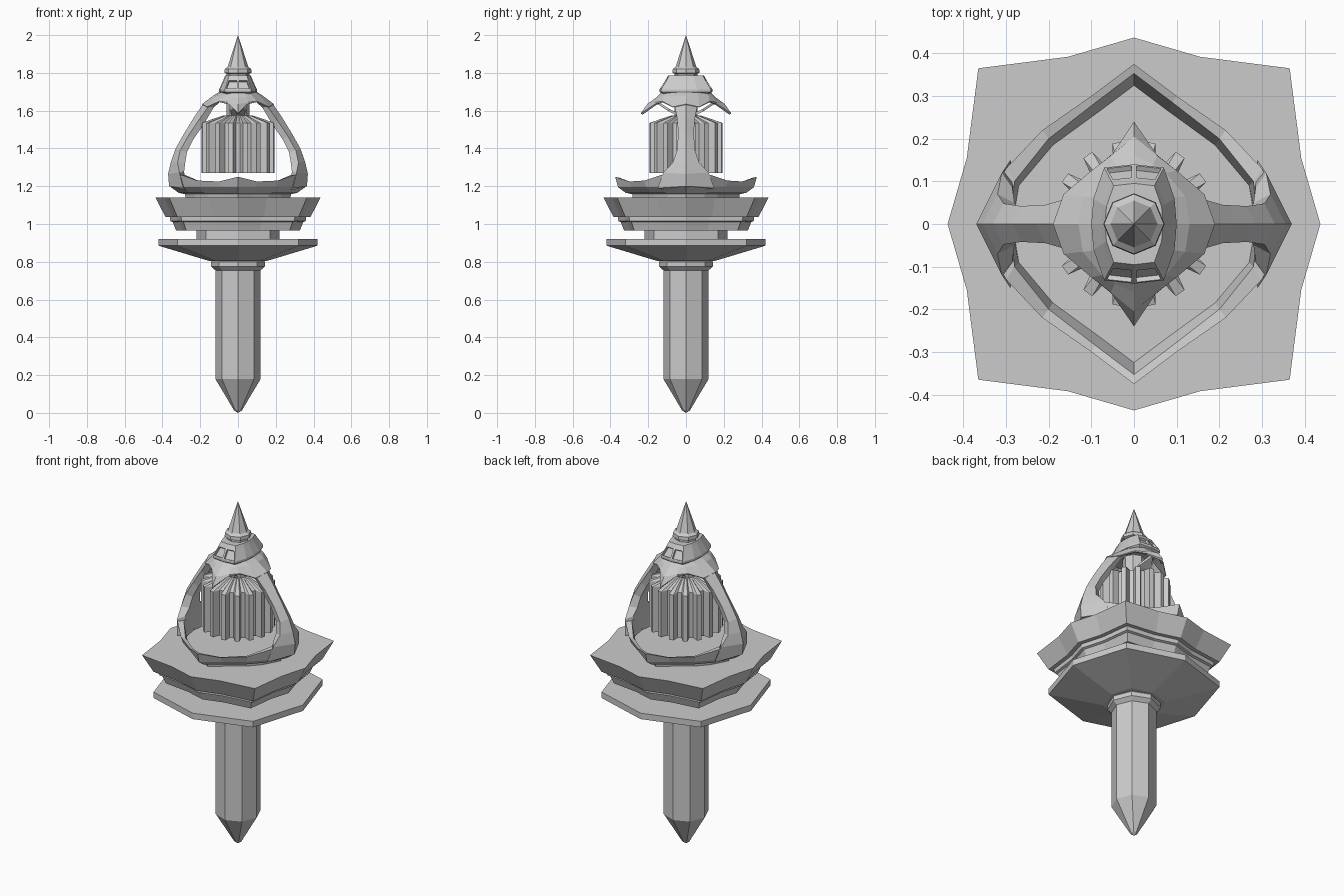
import bpy, bmesh
from math import cos, sin, radians

if "Cube" in bpy.data.objects:
    bpy.data.objects.remove(bpy.data.objects["Cube"])


def build(name, loops, caps=True, thickness=0):
    """Loft closed loops of equal length into a flat-shaded object."""
    bm = bmesh.new()
    rows = [[bm.verts.new(p) for p in lp] for lp in loops]
    n = len(rows[0])
    for a, b in zip(rows, rows[1:]):
        for i in range(n):
            j = (i + 1) % n
            bm.faces.new((a[i], a[j], b[j], b[i]))
    if caps:
        bm.faces.new(rows[0][::-1])
        bm.faces.new(rows[-1])
    bmesh.ops.remove_doubles(bm, verts=bm.verts, dist=0.0015)
    bmesh.ops.recalc_face_normals(bm, faces=bm.faces)
    me = bpy.data.meshes.new(name)
    bm.to_mesh(me)
    bm.free()
    ob = bpy.data.objects.new(name, me)
    bpy.context.collection.objects.link(ob)
    if thickness:
        m = ob.modifiers.new("thickness", 'SOLIDIFY')
        m.thickness = thickness
    return ob


def mirrored(q, z=None, s=1.0):
    """Full loop from quarter-plan points running from the x axis to the y axis."""
    q = [(p[0] * s, p[1] * s, p[2] if z is None else z) for p in q]
    r = q[::-1]
    return (q + [(-x, y, h) for x, y, h in r[1:]]
            + [(-x, -y, h) for x, y, h in q[1:]]
            + [(x, -y, h) for x, y, h in r[1:-1]])


def circle(r, z, n=8):
    return [(r * cos(radians(360 * i / n)), r * sin(radians(360 * i / n)), z) for i in range(n)]


# pointed octagonal stake and its collar
build("stake", [circle(0.0005, 0), circle(0.02, 0.012), circle(0.12, 0.18), circle(0.12, 0.77)])
build("stake_collar", [circle(0.12, 0.755), circle(0.142, 0.775), circle(0.142, 0.80), circle(0.13, 0.815)])

# octagonal drip dish and neck
octagon = [(1, 0), (0.765, 0.765), (0, 1)]
build("dish", [mirrored(octagon, z, s) for z, s in ((0.805, 0.155), (0.885, 0.42), (0.92, 0.42))])
build("neck", [mirrored(octagon, z, 0.22) for z in (0.915, 0.97)])

# star-shaped tiers
star = [(0.437, 0), (0.392, 0.155), (0.365, 0.365), (0.155, 0.392), (0, 0.437)]
build("lower_tier", [mirrored(star, z, s) for z, s in ((0.965, 0.75), (1.01, 0.79), (1.015, 0.82), (1.04, 0.825))])
build("upper_tier", [mirrored(star, z, s) for z, s in ((1.038, 0.88), (1.14, 1.0))])

# lantern bowl with pointed rim
rim_out = [(.37, 0, 1.26), (.3, .13, 1.26), (.215, .22, 1.23), (.1, .3, 1.225), (0, .375, 1.25)]
rim_in = [(.29, 0, 1.26), (.28, .1, 1.26), (.2, .2, 1.225), (.09, .285, 1.22), (0, .353, 1.245)]
floor = [(.285, 0), (.27, .09), (.19, .185), (.08, .265), (0, .325)]
build("bowl", [mirrored(rim_out, 1.138, 0.75), mirrored(rim_out, 1.158, 0.76), mirrored(rim_out, 1.165, 0.85),
               mirrored(rim_out, 1.195, 0.96), mirrored(rim_out), mirrored(rim_in), mirrored(floor, 1.17)])

# curved side arms: outer x, outer z, inner x, inner z, half width
arm = [(.365, 1.20, .28, 1.18, .15), (.37, 1.265, .285, 1.28, .12), (.355, 1.33, .28, 1.32, .07),
       (.33, 1.40, .27, 1.38, .048), (.285, 1.48, .235, 1.45, .042), (.23, 1.57, .18, 1.53, .045),
       (.185, 1.635, .13, 1.615, .06), (.1, 1.69, .09, 1.66, .07)]
for side, s in (("left", -1), ("right", 1)):
    build(side + "_arm", [[(s * xo, 0, zo), (s * (xo - w / 2), w, (zo + zi) / 2), (s * xi, w * .7, zi),
                           (s * xi, -w * .7, zi), (s * (xo - w / 2), -w, (zo + zi) / 2)]
                          for xo, zo, xi, zi, w in arm])

# fluted core with sixteen ribs
def gear(s, z):
    pts = []
    for k in range(16):
        for da, r in ((4, .155), (7.5, .195), (15, .195), (18.5, .155)):
            a = radians(22.5 * k + da)
            pts.append((s * r * cos(a), s * r * sin(a), z))
    return pts


build("fluted_core", [gear(1, 1.27), gear(1, 1.535), gear(0.4, 1.575)])
build("core_stem", [circle(0.06, 1.56), circle(0.06, 1.71)])

# small petals between core and hood
for side, s in (("front", -1), ("back", 1)):
    build(side + "_petal", [[(-w, s * y, z), (w, s * y, z), (w, s * y, z + .015), (-w, s * y, z + .015)]
                            for y, z, w in ((.03, 1.565, .03), (.09, 1.595, .04), (.15, 1.635, .005))])

# hood with drooping prongs at front and back
build("hood", [
    mirrored([(.09, 0, 1.705), (.08, .06, 1.705), (.055, .1, 1.705), (.03, .115, 1.705), (0, .12, 1.705)]),
    mirrored([(.13, 0, 1.68), (.12, .065, 1.675), (.075, .12, 1.68), (.045, .14, 1.675), (0, .16, 1.668)]),
    mirrored([(.19, 0, 1.635), (.165, .07, 1.62), (.1, .125, 1.65), (.055, .16, 1.645), (0, .205, 1.635)]),
    mirrored([(.188, 0, 1.632), (.162, .07, 1.617), (.098, .125, 1.645), (.05, .165, 1.635), (0, .24, 1.585)]),
], caps=False, thickness=0.012)

# oval cap with recessed windows at front and back
oval = [(.1, 0), (.095, .06), (.07, .132), (0, .14)]
cap = build("cap", [mirrored(oval, 1.685, .85), mirrored(oval, 1.70, 1), mirrored(oval, 1.712, 1),
                    mirrored(oval, 1.765, .76), mirrored(oval, 1.785, .68)])
bm = bmesh.new()
bm.from_mesh(cap.data)
panes = [f for f in bm.faces if abs(f.normal.y) > .7 and 1.725 < f.calc_center_median().z < 1.75]
bmesh.ops.inset_individual(bm, faces=panes, thickness=0.008)
bmesh.ops.inset_individual(bm, faces=panes, thickness=0.002, depth=-0.012)
bm.to_mesh(cap.data)
bm.free()

# finial spike
build("finial", [circle(r, z) for r, z in ((.06, 1.775), (.06, 1.795), (.072, 1.80), (.07, 1.82),
                                           (.055, 1.832), (.0005, 2.0))])
